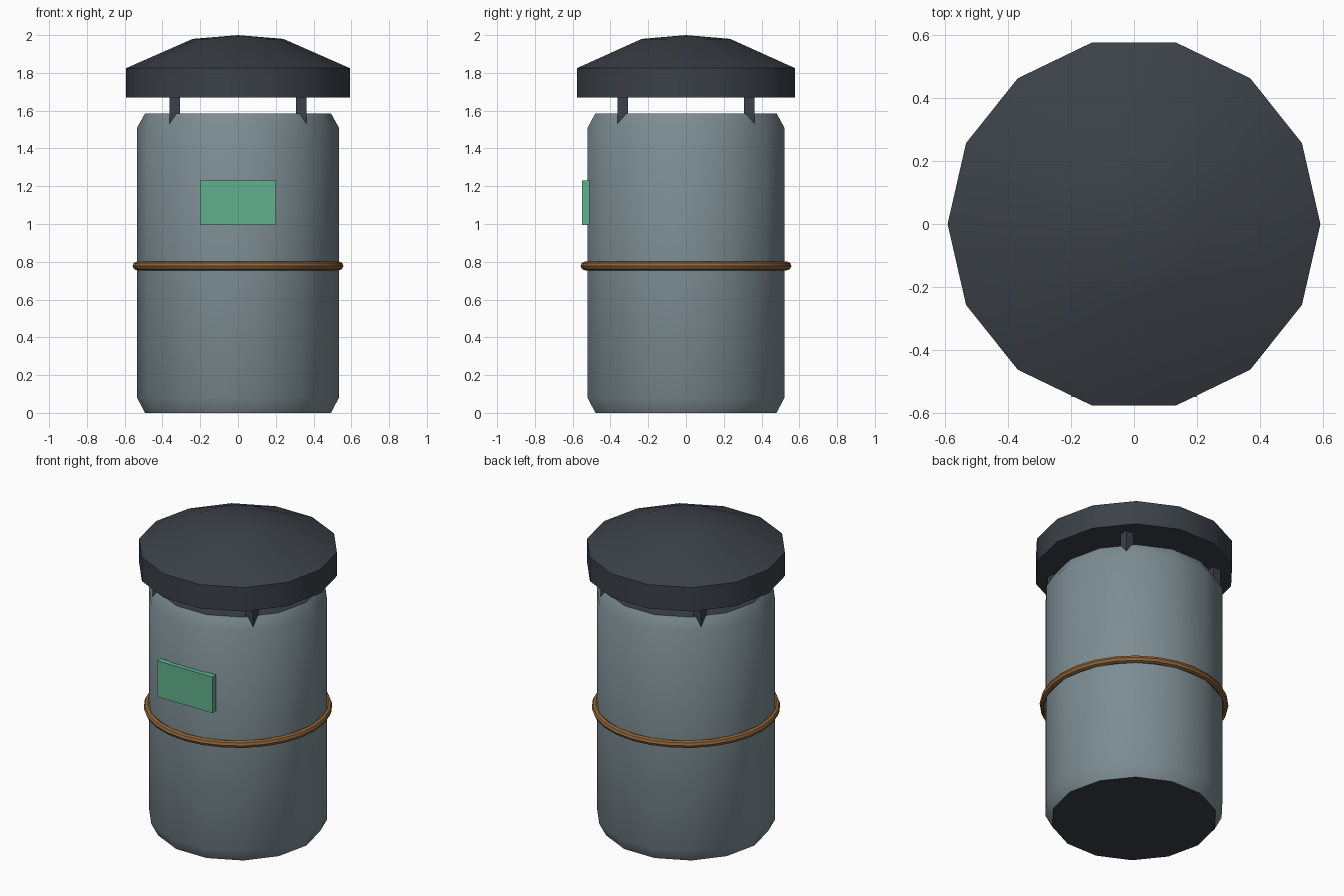
import bpy, bmesh, math

if "Cube" in bpy.data.objects:
    bpy.data.objects.remove(bpy.data.objects["Cube"])

SIDES = 14


def mat(name, rgb):
    """Flat material from 0-255 display colour."""
    m = bpy.data.materials.new(name)
    lin = [((c / 255 + 0.055) / 1.055) ** 2.4 for c in rgb]
    m.diffuse_color = (*lin, 1)
    m.use_nodes = True
    m.node_tree.nodes["Principled BSDF"].inputs["Base Color"].default_value = m.diffuse_color
    return m


steel = mat("grey steel", (125, 141, 147))
dark = mat("dark metal", (59, 65, 72))
brass = mat("brown band", (142, 100, 58))
green = mat("green label", (98, 176, 142))


def finish(obj, name, *mats, smooth=None):
    obj.name = name
    for m in mats:
        obj.data.materials.append(m)
    if smooth:
        bpy.ops.object.select_all(action='DESELECT')
        obj.select_set(True)
        bpy.context.view_layer.objects.active = obj
        bpy.ops.object.shade_smooth_by_angle(angle=math.radians(smooth))
    return obj


def lathe(name, profile, *mats):
    """Stack of rings (radius, z); radius 0 closes in a point, other ends are capped."""
    bm = bmesh.new()
    rings = []
    for r, z in profile:
        n = SIDES if r else 1
        rings.append([bm.verts.new((r * math.cos(2 * math.pi * i / SIDES),
                                    r * math.sin(2 * math.pi * i / SIDES), z)) for i in range(n)])
    for a, b in zip(rings, rings[1:]):
        for i in range(SIDES):
            j = (i + 1) % SIDES
            bm.faces.new((a[i], a[j], b[0]) if len(b) == 1 else (a[i], a[j], b[j], b[i]))
    for ring in (rings[0], rings[-1]):
        if len(ring) > 1:
            bm.faces.new(ring)
    bmesh.ops.recalc_face_normals(bm, faces=bm.faces)
    # flat end caps take the second colour when there is one
    for f in bm.faces:
        f.material_index = int(len(mats) > 1 and abs(f.normal.z) > 0.95)
    me = bpy.data.meshes.new(name)
    bm.to_mesh(me)
    bm.free()
    obj = bpy.data.objects.new(name, me)
    bpy.context.collection.objects.link(obj)
    return finish(obj, name, *mats, smooth=40)


def box(name, centre, size, m):
    bpy.ops.mesh.primitive_cube_add(size=1, location=centre)
    obj = bpy.context.object
    for v in obj.data.vertices:
        v.co = [c * s for c, s in zip(v.co, size)]
    return finish(obj, name, m)


# Chamfered drum with dark ends
lathe("body", [(0.492, 0), (0.534, 0.08), (0.534, 1.51), (0.492, 1.586)], steel, dark)

# Domed cap with a straight rim
lathe("lid", [(0.592, 1.67), (0.592, 1.825), (0.24, 1.98), (0, 2.0)], dark)

# Four posts carrying the lid
for sx in (-1, 1):
    for sy in (-1, 1):
        box("lid_post", (sx * 0.335, sy * 0.335, 1.595), (0.056, 0.056, 0.19), dark)

# Band around the middle
bpy.ops.mesh.primitive_torus_add(location=(0, 0, 0.778), major_segments=28, minor_segments=8,
                                 major_radius=0.535, minor_radius=0.023)
finish(bpy.context.object, "band", brass, smooth=30)

# Label plate on the front
box("label", (0, -0.53, 1.113), (0.4, 0.04, 0.235), green)
